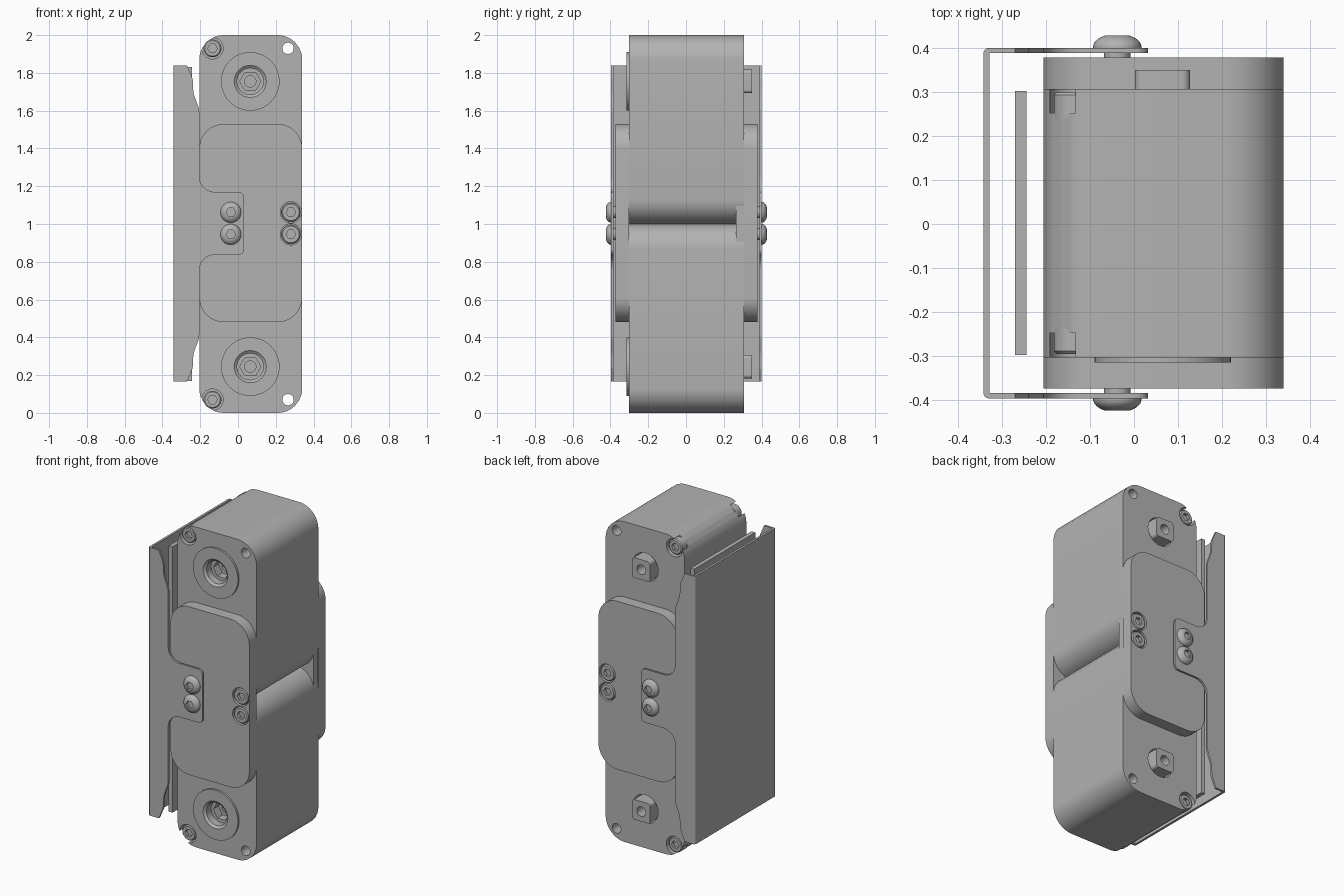
import bpy, bmesh, math
from mathutils import Vector

cube = bpy.data.objects.get("Cube")
if cube:
    bpy.data.objects.remove(cube, do_unlink=True)

grey = bpy.data.materials.new("machined grey")
grey.use_nodes = True
COLOUR = (0.45, 0.45, 0.45, 1)
grey.diffuse_color = COLOUR
grey.node_tree.nodes["Principled BSDF"].inputs["Base Color"].default_value = COLOUR

LEFT, RIGHT = -0.205, 0.34      # case sides in x
HUB_X, SCREW_X, HOLE_X = 0.065, -0.135, 0.265
FACE = 0.305                    # case half depth
PLATE = 0.376                   # outer face of the side plates
parts = []


def finish(name, bm):
    bmesh.ops.recalc_face_normals(bm, faces=bm.faces)
    mesh = bpy.data.meshes.new(name)
    bm.to_mesh(mesh)
    bm.free()
    mesh.materials.append(grey)
    obj = bpy.data.objects.new(name, mesh)
    bpy.context.collection.objects.link(obj)
    parts.append(obj)
    return obj


def fillet(points, steps=8):
    """Round each (a, b, radius) corner of an outline."""
    out = []
    n = len(points)
    for i, (a, b, r) in enumerate(points):
        p = Vector((a, b))
        if r == 0:
            out.append(p)
            continue
        u = (Vector(points[i - 1][:2]) - p).normalized()
        v = (Vector(points[(i + 1) % n][:2]) - p).normalized()
        half = u.angle(v) / 2
        reach = r / math.tan(half)
        centre = p + (u + v).normalized() * r / math.sin(half)
        start, end = p + u * reach - centre, p + v * reach - centre
        for k in range(steps + 1):
            out.append(centre + start.lerp(end, k / steps).normalized() * r)
    return out


def prism(name, points, lo, hi, axis="y"):
    """Extrude an outline along y (outline in x, z) or z (outline in x, y)."""
    bm = bmesh.new()
    along_y = axis == "y"
    verts = [bm.verts.new((p.x, lo, p.y) if along_y else (p.x, p.y, lo))
             for p in fillet(points)]
    face = bm.faces.new(verts)
    new = bmesh.ops.extrude_face_region(bm, geom=[face])["geom"]
    shift = (0, hi - lo, 0) if along_y else (0, 0, hi - lo)
    bmesh.ops.translate(bm, vec=shift,
                        verts=[g for g in new if isinstance(g, bmesh.types.BMVert)])
    return finish(name, bm)


def rect(x0, x1, z0, z1, r=0):
    return [(x0, z0, r), (x1, z0, r), (x1, z1, r), (x0, z1, r)]


def ypos(side, depth):
    return side * depth + 0.002


def lathe(name, x, z, side, profile, closed=False, segs=36):
    """Turn (radius, depth) points about y; a negative radius makes a hexagon."""
    bm = bmesh.new()
    rings = []
    for r, depth in profile:
        y = ypos(side, depth)
        if r == 0:
            rings.append([bm.verts.new((x, y, z))] * segs)
            continue
        ring = []
        for k in range(segs):
            a = math.tau * k / segs
            rad = r
            if r < 0:
                rad = -r / math.cos(a % (math.pi / 3) - math.pi / 6)
            ring.append(bm.verts.new((x + rad * math.cos(a), y, z + rad * math.sin(a))))
        rings.append(ring)
    pairs = list(zip(rings, rings[1:]))
    if closed:
        pairs.append((rings[-1], rings[0]))
    for p, q in pairs:
        for k in range(segs):
            j = (k + 1) % segs
            bm.faces.new(dict.fromkeys((p[k], p[j], q[j], q[k])))
    return finish(name, bm)


def drill(obj, x, z, side, r, d0, d1):
    """Cut a round hole between two depths."""
    tool = lathe("hole_cutter", x, z, side, [(0, d0), (r, d0), (r, d1), (0, d1)])
    mod = obj.modifiers.new("hole", "BOOLEAN")
    mod.operation, mod.solver, mod.object = "DIFFERENCE", "EXACT", tool
    graph = bpy.context.evaluated_depsgraph_get()
    mesh = bpy.data.meshes.new_from_object(obj.evaluated_get(graph))
    obj.modifiers.clear()
    obj.data = mesh
    parts.remove(tool)
    bpy.data.objects.remove(tool, do_unlink=True)


def cap_screw(name, x, z, side, base, top, r):
    lathe(name, x, z, side, [(0, base), (r, base), (r, top - 0.006), (r - 0.006, top),
                             (-0.022, top), (-0.022, top - 0.02), (0, top - 0.02)])


# Two stacked cases, mirrored about mid height
for k, level in ((1, "upper"), (-1, "lower")):
    hub_z, screw_z = 1 + k * 0.755, 1 + k * 0.93
    z0, z1 = (1, 2) if k > 0 else (0, 1)
    case = prism(level + "_case", rect(LEFT, RIGHT, z0, z1, 0.13),
                 ypos(-1, FACE), ypos(1, FACE))
    drill(case, HUB_X, hub_z, 1, 0.03, -0.5, 0.5)
    drill(case, HOLE_X, screw_z, 1, 0.03, -0.5, 0.5)
    drill(case, HUB_X, hub_z, -1, 0.07, 0.21, 0.5)
    drill(case, HUB_X, hub_z, 1, 0.088, 0.25, 0.5)
    for side, end in ((-1, "front"), (1, "back")):
        drill(case, SCREW_X, screw_z, side, 0.056, 0.25, 0.5)
        cap_screw(f"{level}_{end}_corner_screw", SCREW_X, screw_z, side, 0.24, 0.297, 0.047)

    # Front shaft collar and hexagonal insert
    lathe(level + "_collar", HUB_X, hub_z, -1,
          [(0.07, 0.29), (0.07, 0.305), (0.085, 0.317), (0.155, 0.317), (0.155, 0.29)],
          closed=True, segs=48)
    lathe(level + "_hex_insert", HUB_X, hub_z, -1,
          [(-0.048, 0.2), (-0.048, 0.26), (0.0705, 0.26), (0.0705, 0.2)], closed=True)

    # Back drive block
    w = 0.0625
    block = prism(level + "_drive_block",
                  rect(HUB_X - w, HUB_X + w, hub_z - w, hub_z + w, 0.018),
                  ypos(1, 0.24), ypos(1, 0.348))
    drill(block, HUB_X, hub_z, 1, 0.03, 0.1, 0.5)

# Spacer closing the back end of the groove between the cases
prism("groove_spacer", rect(LEFT + 0.005, RIGHT - 0.005, 0.87, 1.13),
      ypos(1, 0.263), ypos(1, FACE + 0.002))

# Bracket side outline: upper half, then mirrored
MID = 1.003
half = [(-0.33, 1.84, 0), (-0.27, 1.84, 0), (-0.24, 1.77, 0.08), (-0.236, 1.69, 0.15),
        (LEFT, 1.61, 0.12), (LEFT, 1.17, 0.08), (0.032, 1.17, 0.03)]
flange = half + [(x, 2 * MID - z, r) for x, z, r in reversed(half)]

for side, end in ((-1, "front"), (1, "back")):
    # Side plate joining both cases
    lo, hi = sorted((ypos(side, FACE), ypos(side, PLATE)))
    plate = prism(end + "_joining_plate", rect(LEFT, RIGHT, 0.48, 1.53, 0.13), lo, hi)
    # Bracket flange with its tongue over the plate
    lo, hi = sorted((ypos(side, 0.386), ypos(side, 0.398)))
    prism(end + "_bracket_flange", flange, lo, hi)
    for z, level in ((1.062, "upper"), (0.945, "lower")):
        drill(plate, 0.28, z, side, 0.056, 0.34, 0.5)
        cap_screw(f"{end}_{level}_plate_screw", 0.28, z, side, 0.335, PLATE - 0.002, 0.05)
        # Domed screw through the tongue
        dome = [(0.055 * math.cos(a), 0.4 + 0.03 * math.sin(a))
                for a in (math.radians(d) for d in range(0, 61, 10))]
        lathe(f"{end}_{level}_dome_screw", -0.038, z, side,
              [(0, 0.37), (0.03, 0.37), (0.03, 0.397), (0.055, 0.397)] + dome +
              [(-0.022, 0.426), (-0.022, 0.41), (0, 0.41)])

# Bracket wall and the inner strip beside the cases
y0, y1 = ypos(-1, 0.398), ypos(1, 0.398)
prism("bracket_wall", [(-0.342, y0, 0.0125), (-0.328, y0, 0), (-0.328, y1, 0),
                       (-0.342, y1, 0.0125)], 2 * MID - 1.84, 1.84, axis="z")
prism("inner_strip", rect(-0.27, -0.244, 0.17, 1.83), ypos(-1, 0.3), ypos(1, 0.3))

# Smooth the curved sides, keep the edges crisp
bpy.ops.object.select_all(action="DESELECT")
for obj in parts:
    obj.select_set(True)
bpy.context.view_layer.objects.active = parts[0]
bpy.ops.object.shade_smooth_by_angle(angle=math.radians(30))
